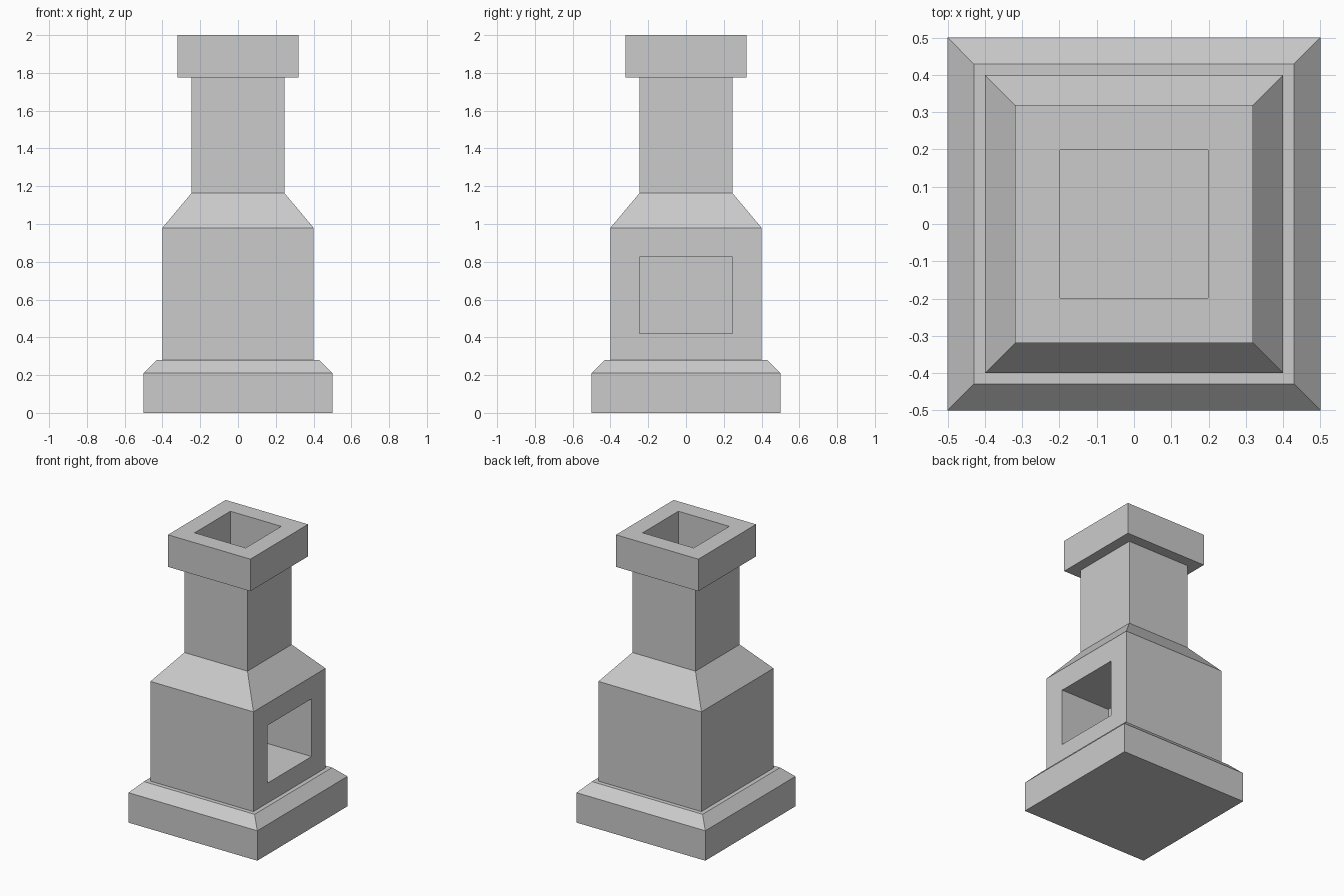
import bpy
import bmesh

default = bpy.data.objects.get("Cube")
if default:
    bpy.data.objects.remove(default, do_unlink=True)

# Single stone colour
stone = bpy.data.materials.new("grey stone")
stone.use_nodes = True
colour = (0.6, 0.6, 0.6, 1)
stone.diffuse_color = colour
stone.node_tree.nodes["Principled BSDF"].inputs["Base Color"].default_value = colour


def square_loft(bm, profile):
    """Join square rings, each given as (half width, height), and cap both ends."""
    rings = []
    for half, z in profile:
        corners = ((-1, -1), (1, -1), (1, 1), (-1, 1))
        rings.append([bm.verts.new((half * x, half * y, z)) for x, y in corners])
    for low, high in zip(rings, rings[1:]):
        for i in range(4):
            j = (i + 1) % 4
            bm.faces.new((low[i], low[j], high[j], high[i]))
    bm.faces.new(rings[0][::-1])
    bm.faces.new(rings[-1])


def recess(bm, half, bottom, top, back):
    """Sink a rectangular opening into the large upright face on the +x side."""
    bm.normal_update()
    side = max((f for f in bm.faces if f.normal.x > 0.99), key=lambda f: f.calc_area())
    mid_z = side.calc_center_median().z
    bmesh.ops.inset_individual(bm, faces=[side], thickness=0.1)
    for v in side.verts:
        v.co.y = half if v.co.y > 0 else -half
        v.co.z = top if v.co.z > mid_z else bottom
    inner = bmesh.ops.extrude_discrete_faces(bm, faces=[side])["faces"][0]
    for v in inner.verts:
        v.co.x = back


def build(name, profile, opening=None):
    bm = bmesh.new()
    square_loft(bm, profile)
    if opening:
        recess(bm, *opening)
    bmesh.ops.recalc_face_normals(bm, faces=bm.faces)
    mesh = bpy.data.meshes.new(name)
    bm.to_mesh(mesh)
    bm.free()
    mesh.materials.append(stone)
    obj = bpy.data.objects.new(name, mesh)
    bpy.context.collection.objects.link(obj)
    return obj


# Plinth with a bevelled upper edge
build("plinth", [(0.5, 0), (0.5, 0.21), (0.43, 0.28)])

# Hearth body with sloping shoulders and a fire opening
build("hearth_body", [(0.4, 0.25), (0.4, 0.98), (0.245, 1.165)],
      opening=(0.245, 0.42, 0.825, 0.01))

# Stack with an overhanging cap and a sunken flue
build("chimney_stack", [(0.245, 1.15), (0.245, 1.775), (0.32, 1.775),
                        (0.32, 2), (0.198, 2), (0.198, 1.17)])
